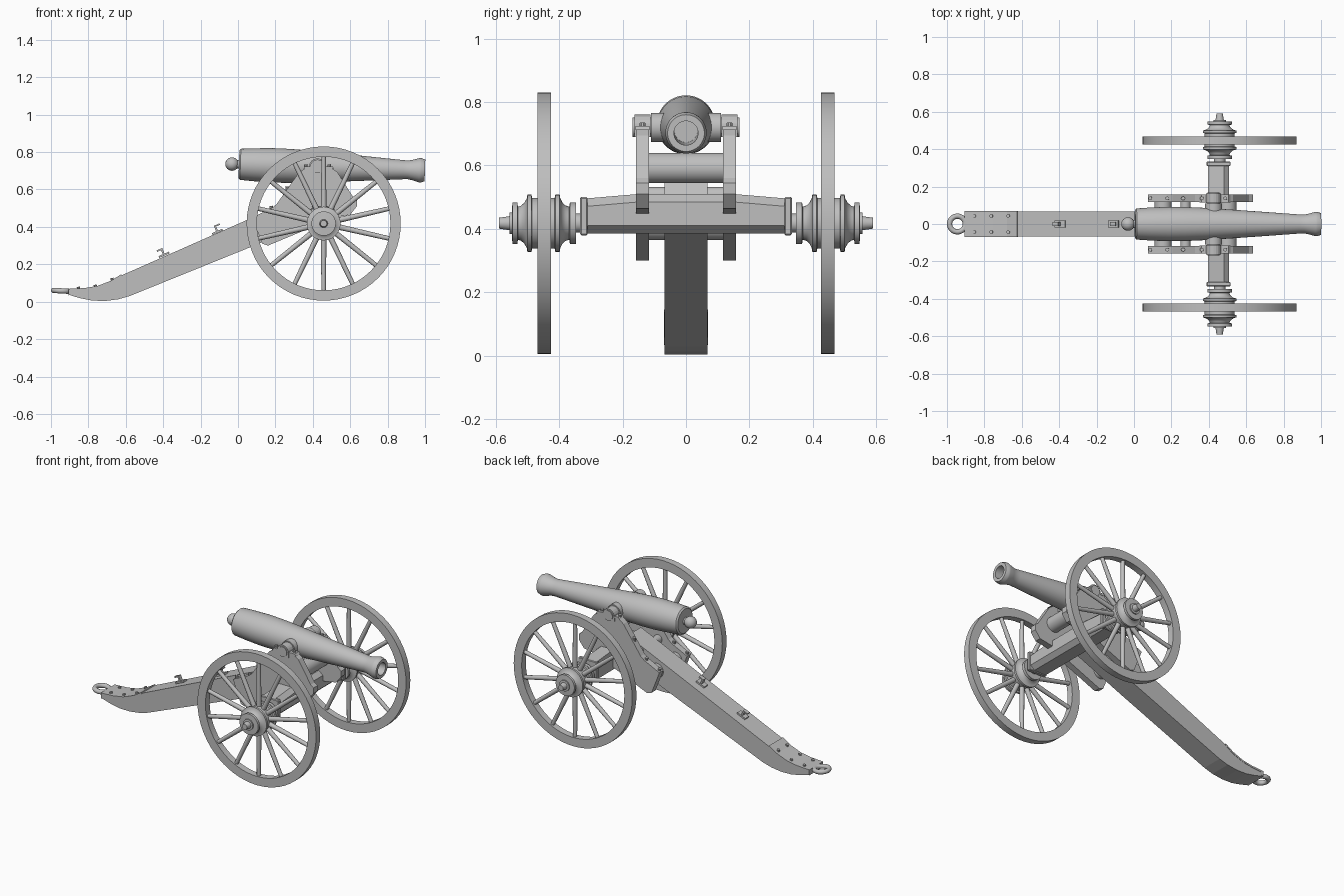
import bpy, bmesh, math
from mathutils import Matrix, Vector

cube = bpy.data.objects.get("Cube")
if cube:
    bpy.data.objects.remove(cube, do_unlink=True)

GREY = (0.52, 0.52, 0.52, 1)
mat = bpy.data.materials.new("plain grey")
mat.use_nodes = True
mat.diffuse_color = GREY
bsdf = mat.node_tree.nodes["Principled BSDF"]
bsdf.inputs["Base Color"].default_value = GREY
bsdf.inputs["Roughness"].default_value = 0.7


def finish(name, bm, smooth=True):
    bmesh.ops.recalc_face_normals(bm, faces=bm.faces[:])
    me = bpy.data.meshes.new(name)
    bm.to_mesh(me)
    bm.free()
    me.materials.append(mat)
    ob = bpy.data.objects.new(name, me)
    bpy.context.scene.collection.objects.link(ob)
    if smooth:
        bpy.ops.object.select_all(action='DESELECT')
        ob.select_set(True)
        bpy.context.view_layer.objects.active = ob
        bpy.ops.object.shade_smooth_by_angle(angle=math.radians(35))
    return ob


def lathe(name, profile, origin, axis, steps=40):
    """Spin (radius, distance) points round an axis through origin."""
    bm = bmesh.new()
    vs = [bm.verts.new((r, 0, h)) for r, h in profile]
    es = [bm.edges.new(p) for p in zip(vs, vs[1:])]
    bmesh.ops.spin(bm, geom=vs + es, cent=(0, 0, 0), axis=(0, 0, 1),
                   angle=math.tau, steps=steps, use_duplicate=False)
    bmesh.ops.remove_doubles(bm, verts=bm.verts[:], dist=0.0003)
    turn = Vector(axis).to_track_quat('Z', 'Y').to_matrix().to_4x4()
    bm.transform(Matrix.Translation(origin) @ turn)
    return finish(name, bm)


def rod(name, radius, start, end, steps=24):
    axis = Vector(end) - Vector(start)
    n = axis.length
    return lathe(name, [(0, 0), (radius, 0), (radius, n), (0, n)], start, axis, steps)


def prism(name, outline, y0, y1, bevel=0):
    """Extrude an x-z outline from y0 to y1."""
    bm = bmesh.new()
    face = bm.faces.new([bm.verts.new((x, y0, z)) for x, z in outline])
    new = bmesh.ops.extrude_face_region(bm, geom=[face])["geom"]
    bmesh.ops.translate(bm, vec=(0, y1 - y0, 0),
                        verts=[v for v in new if isinstance(v, bmesh.types.BMVert)])
    if bevel:
        bmesh.ops.bevel(bm, geom=bm.edges[:], offset=bevel, segments=1, affect='EDGES')
    return finish(name, bm, False)


# Barrel, tilted slightly down to the muzzle
breech, muzzle = Vector((0.005, 0, 0.735)), Vector((1.0, 0, 0.702))
barrel = [(0, 0), (0.074, 0), (0.083, 0.008), (0.088, 0.08), (0.092, 0.18), (0.091, 0.27),
          (0.086, 0.38), (0.076, 0.53), (0.064, 0.70), (0.051, 0.88), (0.05, 0.905),
          (0.055, 0.93), (0.065, 0.965), (0.065, 0.975), (0.058, 0.995), (0.038, 0.995),
          (0.036, 0.80), (0, 0.80)]
lathe("barrel", barrel, breech, muzzle - breech, 48)
knob = [(0.036 * math.sin(a), -0.036 * math.cos(a))
        for a in [math.pi * i / 12 for i in range(13)]]
lathe("breech_knob", knob, (-0.032, 0, 0.736), (1, 0, 0), 24)
rod("knob_neck", 0.022, (-0.03, 0, 0.736), (0.02, 0, 0.735))
TX, TZ = 0.425, 0.72
rod("trunnion_shoulders", 0.046, (TX, -0.11, TZ), (TX, 0.11, TZ), 32)
rod("trunnion", 0.031, (TX, -0.168, TZ), (TX, 0.168, TZ), 32)

# Trail beam with its curved foot
trail = [(0.36, 0.575), (0.42, 0.44), (0.05, 0.285), (-0.58, 0.03), (-0.64, 0.013),
         (-0.71, 0.004), (-0.78, 0.006), (-0.85, 0.02), (-0.9, 0.036), (-0.9, 0.062),
         (-0.82, 0.066), (-0.75, 0.078), (-0.68, 0.105), (-0.62, 0.142)]
prism("trail", trail, -0.067, 0.067)
plate = [(-0.905, 0.034), (-0.905, 0.069), (-0.82, 0.073), (-0.75, 0.085), (-0.68, 0.112),
         (-0.625, 0.146), (-0.62, 0.138), (-0.68, 0.1), (-0.75, 0.074), (-0.82, 0.062),
         (-0.89, 0.058), (-0.89, 0.038)]
prism("trail_plate", plate, -0.069, 0.069)
for x, z in ((-0.85, 0.069), (-0.76, 0.08), (-0.67, 0.116)):
    for y in (-0.043, 0.043):
        rod("plate_bolt", 0.009, (x, y, z - 0.01), (x - 0.004, y, z + 0.011), 10)

# Towing ring
ring = [(0.042 + 0.014 * math.cos(a), 0.014 * math.sin(a))
        for a in [math.tau * i / 12 for i in range(13)]]
lathe("towing_ring", ring, (-0.944, 0, 0.058), (0.06, 0, 1), 32)


# Hooks on top of the trail
def hook(x, flip):
    z = 0.42 + 0.43 * x
    along, up = Vector((0.919, 0, 0.395)) * flip, Vector((-0.395, 0, 0.919))
    base = Vector((x, 0, z))

    def strip(name, a, b, half, thick=0.004):
        pts = [(base + along * u + up * w).xz
               for u, w in ((a[0], a[1]), (b[0], a[1]), (b[0], b[1]), (a[0], b[1]))]
        prism(name, pts, -half, half)
    strip("hook_foot", (-0.03, -0.004), (0.03, 0.006), 0.018)
    strip("hook_post", (-0.005, 0), (0.005, 0.038), 0.012)
    strip("hook_tip", (-0.005, 0.03), (0.028, 0.038), 0.012)


hook(-0.395, -1)
hook(-0.11, 1)

# Axle beam with chamfered front edges, thinning to the ends
bm = bmesh.new()
section = [(0.396, 0.385), (0.48, 0.385), (0.508, 0.41), (0.508, 0.485), (0.48, 0.51),
           (0.396, 0.51)]
rings = []
for y, drop in ((-0.315, 0.014), (-0.15, 0), (0.15, 0), (0.315, 0.014)):
    rings.append([bm.verts.new((x, y, z - (drop if z > 0.45 else 0))) for x, z in section])
for a, b in zip(rings, rings[1:]):
    for i in range(len(section)):
        j = (i + 1) % len(section)
        bm.faces.new((a[i], a[j], b[j], b[i]))
bm.faces.new(rings[0])
bm.faces.new(rings[-1])
finish("axle_beam", bm, False)

# Wheel centre
WX, WZ, WY = 0.458, 0.418, 0.447
cheek = [(0.075, 0.45), (0.13, 0.31), (0.16, 0.30), (0.40, 0.40), (0.51, 0.45),
         (0.60, 0.465), (0.635, 0.51), (0.635, 0.545), (0.615, 0.56), (0.53, 0.695),
         (0.50, 0.715), (0.36, 0.715), (0.325, 0.69), (0.205, 0.52), (0.18, 0.50)]
hub = [(0, 0.335), (0.03, 0.335), (0.03, 0.347), (0.065, 0.347), (0.065, 0.366),
       (0.052, 0.368), (0.056, 0.38), (0.066, 0.39), (0.078, 0.396), (0.09, 0.398),
       (0.09, 0.412), (0.08, 0.414), (0.08, 0.485), (0.09, 0.487), (0.09, 0.50),
       (0.078, 0.502), (0.064, 0.51), (0.055, 0.52), (0.052, 0.53), (0.065, 0.531),
       (0.065, 0.547), (0.034, 0.549), (0.034, 0.556), (0.022, 0.557), (0.017, 0.59), (0, 0.59)]
for s, side in ((1, "left"), (-1, "right")):
    # Cheek plate, trunnion cap and bolts
    prism(side + "_cheek", cheek, s * 0.117, s * 0.157)
    cap = [(0.385, 0.69), (0.465, 0.69)]
    cap += [(TX + 0.04 * math.cos(a), TZ + 0.04 * math.sin(a))
            for a in [math.pi * i / 10 for i in range(11)]]
    prism(side + "_trunnion_cap", cap, s * 0.112, s * 0.162)
    prism(side + "_cap_strap", [(0.35, 0.712), (0.515, 0.712), (0.505, 0.724), (0.36, 0.724)],
          s * 0.115, s * 0.159)
    for x, z in ((0.09, 0.456), (0.18, 0.5), (0.265, 0.604), (0.365, 0.722), (0.49, 0.722)):
        rod(side + "_cheek_bolt", 0.01, (x, s * 0.137, z - 0.012), (x - 0.003, s * 0.137, z + 0.012), 10)

    # Spacers from trail to cheek
    rod(side + "_rear_spacer", 0.045, (0.155, s * 0.06, 0.41), (0.155, s * 0.12, 0.41))
    rod(side + "_middle_spacer", 0.027, (0.275, s * 0.06, 0.505), (0.275, s * 0.12, 0.505))

    # Axle collar
    prism(side + "_axle_collar", [(0.388, 0.38), (0.516, 0.38), (0.516, 0.5), (0.388, 0.5)],
          s * 0.31, s * 0.334, 0.004)

    # Wheel: hub, rim and spokes
    lathe(side + "_hub", hub, (WX, 0, WZ), (0, s, 0))
    rod(side + "_axle_arm", 0.03, (WX, s * 0.32, WZ), (WX, s * 0.35, WZ))
    rim = [(0.357, -0.021), (0.412, -0.021), (0.412, 0.021), (0.357, 0.021), (0.357, -0.021)]
    lathe(side + "_rim", rim, (WX, s * WY, WZ), (0, s, 0), 64)
    bm = bmesh.new()
    for i in range(14):
        place = (Matrix.Translation((WX, s * WY, WZ)) @ Matrix.Rotation(math.tau * i / 14, 4, 'Y')
                 @ Matrix.Translation((0, 0, 0.215)))
        bmesh.ops.create_cone(bm, cap_ends=True, segments=12, radius1=0.015, radius2=0.012,
                              depth=0.29, matrix=place)
    finish(side + "_spokes", bm)

# Cross bolster between the cheeks
rod("cross_bolster", 0.048, (0.5, -0.12, 0.592), (0.5, 0.12, 0.592), 32)
